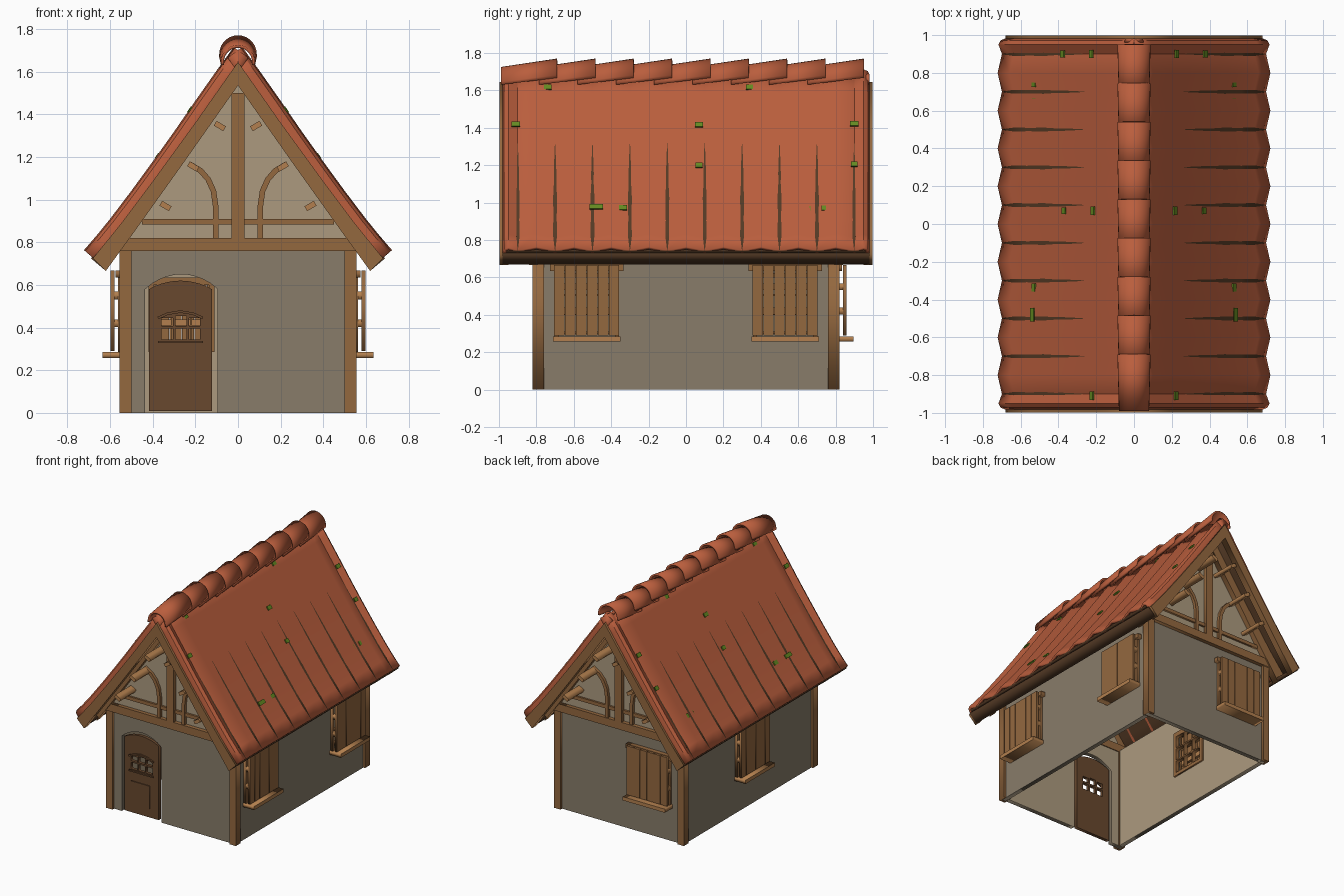
import bpy, bmesh, math
from mathutils import Matrix, Vector

if "Cube" in bpy.data.objects:
    bpy.data.objects.remove(bpy.data.objects["Cube"])


def material(name, r, g, b):
    m = bpy.data.materials.new(name)
    lin = [((c / 255 + 0.055) / 1.055) ** 2.4 for c in (r, g, b)]
    m.diffuse_color = (*lin, 1)
    m.use_nodes = True
    m.node_tree.nodes["Principled BSDF"].inputs["Base Color"].default_value = m.diffuse_color
    return m


PLASTER = material("grey plaster", 136, 124, 106)
CREAM = material("cream plaster", 172, 154, 127)
WOOD = material("timber", 148, 104, 63)
LIGHT = material("light timber", 178, 127, 78)
DARK = material("dark timber", 84, 58, 37)
DOOR = material("door wood", 104, 72, 46)
TILE = material("red tile", 186, 94, 61)
MOSS = material("moss", 100, 138, 34)


def add(name, mesh, mat, smooth=False):
    ob = bpy.data.objects.new(name, mesh)
    bpy.context.collection.objects.link(ob)
    mesh.materials.clear()
    mesh.materials.append(mat)
    for p in mesh.polygons:
        p.material_index = 0
    if smooth:
        bpy.context.view_layer.objects.active = ob
        ob.select_set(True)
        bpy.ops.object.shade_smooth_by_angle(angle=math.radians(35))
        ob.select_set(False)
    return ob


def side(angle, dist):
    """Frame of one house side: u runs along it, depth points outward."""
    return Matrix.Rotation(math.radians(angle), 4, 'Z') @ Matrix.Translation((0, -dist, 0))


def plate(name, loops, d0, d1, mat, M):
    """Extruded outline; further loops are holes."""
    cu = bpy.data.curves.new(name, 'CURVE')
    cu.dimensions, cu.fill_mode, cu.extrude = '2D', 'BOTH', (d1 - d0) / 2
    for loop in loops:
        sp = cu.splines.new('POLY')
        sp.points.add(len(loop) - 1)
        for p, (u, z) in zip(sp.points, loop):
            p.co = (u, z, 0, 1)
        sp.use_cyclic_u = True
    tmp = bpy.data.objects.new(name, cu)
    bpy.context.collection.objects.link(tmp)
    ev = tmp.evaluated_get(bpy.context.evaluated_depsgraph_get())
    me = bpy.data.meshes.new_from_object(ev)
    bpy.data.objects.remove(tmp)
    bm = bmesh.new()
    bm.from_mesh(me)
    bmesh.ops.remove_doubles(bm, verts=bm.verts, dist=1e-5)
    bmesh.ops.recalc_face_normals(bm, faces=bm.faces)
    bm.to_mesh(me)
    bm.free()
    me.transform(M @ Matrix.Translation((0, -(d0 + d1) / 2, 0)) @ Matrix.Rotation(math.pi / 2, 4, 'X'))
    return add(name, me, mat)


def rect(u0, u1, z0, z1):
    return [(u0, z0), (u1, z0), (u1, z1), (u0, z1)]


def arch(u0, u1, z0, z1, rise, n=10):
    top = [(u1 + (u0 - u1) * i / n, z1 + rise * math.sin(math.pi * i / n) ** 0.8) for i in range(n + 1)]
    return [(u0, z0), (u1, z0)] + top


def strip(pts, w):
    """Band of constant width along a path."""
    a, b = [], []
    for i, p in enumerate(pts):
        t = Vector(pts[min(i + 1, len(pts) - 1)]) - Vector(pts[max(i - 1, 0)])
        n = Vector((-t.y, t.x)).normalized() * w / 2
        a.append(tuple(Vector(p) + n))
        b.append(tuple(Vector(p) - n))
    return a + b[::-1]


def mirror(loop):
    return [(-u, z) for u, z in loop]


FRONT, BACK, RIGHT, LEFT = side(0, .80), side(180, .80), side(90, .54), side(-90, .54)


# Walls with openings, grey outside and cream inside
def wall(name, M, half, holes):
    outline = rect(-half, half, 0, .77)
    plate(name, [outline] + holes, -.025, 0, PLASTER, M)
    plate(name + "_lining", [outline] + holes, -.033, -.025, CREAM, M)


def opening(c):
    return rect(c - .14, c + .14, .30, .62)


# Door opening cuts the front wall down to the ground
door_hole = arch(-.435, -.095, 0, .58, .07)
front_outline = [(-.54, 0), (-.435, 0)] + door_hole[2:][::-1] + [(-.095, 0), (.54, 0), (.54, .77), (-.54, .77)]
plate("front_wall", [front_outline], -.025, 0, PLASTER, FRONT)
plate("front_wall_lining", [front_outline], -.033, -.025, CREAM, FRONT)
wall("back_wall", BACK, .54, [opening(.265)])
wall("right_wall", RIGHT, .80, [opening(-.53), opening(.53)])
wall("left_wall", LEFT, .80, [opening(0)])

# Door with glazed arch, mullions and a lower panel
panes = []
for i in range(3):
    u = -.358 + i * .064
    panes.append(rect(u, u + .053, .345, .395))
    panes.append(rect(u, u + .053, .408, .455 if i == 1 else .446))
plate("door", [arch(-.417, -.122, .01, .58, .04)] + panes, -.03, -.005, DOOR, FRONT)
plate("door_panel", [rect(-.36, -.195, .08, .255)], -.005, .002, DOOR, FRONT)
plate("door_rail", [rect(-.375, -.165, .328, .338)], -.005, .006, DOOR, FRONT)
plate("door_arch_trim", [strip([(-.375, .445), (-.33, .465), (-.27, .475), (-.21, .465), (-.165, .445)], .012)],
      -.005, .006, DOOR, FRONT)


# Windows with closed shutters
def window(M, c):
    lattice = [rect(c - .13 + i * .09, c - .13 + i * .09 + .08, .31 + j * .1, .40 + j * .1)
               for i in range(3) for j in range(3)]
    plate("window_lattice", [rect(c - .155, c + .155, .285, .635)] + lattice, -.045, -.015, WOOD, M)
    plate("window_sill", [rect(c - .18, c + .18, .257, .285)], 0, .095, LIGHT, M)
    plate("window_lintel", [rect(c - .197, c + .197, .635, .668)], 0, .035, WOOD, M)
    for i in range(6):
        u = c - .175 + i * .0585
        plate("shutter_plank", [rect(u, u + .0555, .29, .667)], .04, .058, WOOD, M)
    for z in (.42, .55):
        plate("shutter_batten", [rect(c - .172, c + .172, z - .018, z + .018)], .022, .041, LIGHT, M)
    for s in (-1, 1):
        a, b = sorted((c + s * .15, c + s * .172))
        plate("window_jamb", [rect(a, b, .285, .64)], 0, .022, WOOD, M)


window(BACK, .265)
window(LEFT, 0)
window(RIGHT, -.53)
window(RIGHT, .53)

# Corner posts
for M in (FRONT, BACK):
    for s in (-1, 1):
        a, b = sorted((s * .50, s * .555))
        plate("corner_post", [rect(a, b, 0, .77)], -.04, .02, WOOD, M)

# Gables: plaster, timber frame, rafters, bargeboards, purlins
outer = [(0, 1.645), (.2, 1.36), (.4, 1.085), (.55, .885), (.68, .725)]
inner = [(0, 1.535), (.25, 1.18), (.5, .83), (.62, .665)]
rafter = mirror(outer)[::-1] + outer[1:] + inner[::-1] + mirror(inner)[1:]
brace = strip([(-.105, .82), (-.105, .97), (-.115, 1.04), (-.14, 1.095), (-.175, 1.135), (-.225, 1.165)], .026)
for M in (FRONT, BACK):
    plate("gable_plaster", [[(-.54, .77), (.54, .77), (0, 1.58)]], -.03, 0, CREAM, M)
    plate("tie_beam", [rect(-.555, .555, .76, .82)], -.04, .03, WOOD, M)
    plate("collar_beam", [rect(-.45, .45, .883, .91)], 0, .015, WOOD, M)
    plate("king_post", [rect(-.03, .03, .82, 1.50)], 0, .03, WOOD, M)
    plate("gable_rafter", [rafter], -.01, .04, WOOD, M)
    plate("bargeboard", [rafter], .15, .198, WOOD, M)
    for flip in (lambda l: l, mirror):
        plate("curved_brace", [flip(brace)], 0, .022, WOOD, M)
        for u, z in ((-.085, 1.345), (-.21, 1.155), (-.34, .97)):
            plate("purlin", [flip(strip([(u - .022, z + .013), (u + .022, z - .013)], .026))], 0, .19, LIGHT, M)

# Dark roof boarding under the tiles, full length
deck = strip([(u + .012, z + .012) for u, z in outer], .02)
for flip in (lambda l: l, mirror):
    plate("roof_boarding", [flip(deck)], -1.76, .16, DARK, FRONT)
    plate("eaves_board", [flip([(.605, .69), (.625, .67), (.69, .725), (.67, .745)])], -1.78, .18, DARK, FRONT)

# Tiled slopes: ribbed sheet that sags to the eaves and rolls down at the verges
profile = [(.02, 1.715), (.1, 1.605), (.2, 1.463), (.3, 1.318), (.4, 1.178), (.5, 1.041),
           (.6, .909), (.66, .835), (.722, .763)]
rows = [(-.982, -.085), (-.981, -.05), (-.972, -.02), (-.95, -.006)]
rows += [(i * .1, 0 if i % 2 == 0 else -.03) for i in range(-9, 10)]
rows += [(-y, o) for y, o in rows[3::-1]]


def slope_normal(i):
    a, b = profile[max(i - 1, 0)], profile[min(i + 1, len(profile) - 1)]
    return Vector((a[1] - b[1], b[0] - a[0])).normalized()


for s, label in ((1, "right"), (-1, "left")):
    bm = bmesh.new()
    grid = []
    for y, off in rows:
        line = []
        for i, p in enumerate(profile):
            q = Vector(p) + slope_normal(i) * off
            line.append(bm.verts.new((s * q.x, y, q.y)))
        grid.append(line)
    for a, b in zip(grid, grid[1:]):
        for i in range(len(profile) - 1):
            f = (a[i], b[i], b[i + 1], a[i + 1])
            bm.faces.new(f[::-1] if s > 0 else f)
    bmesh.ops.recalc_face_normals(bm, faces=bm.faces)
    if sum(f.normal.z for f in bm.faces) < 0:
        bmesh.ops.reverse_faces(bm, faces=bm.faces)
    me = bpy.data.meshes.new(label)
    bm.to_mesh(me)
    bm.free()
    roof = add(label + "_roof_tiles", me, TILE, True)
    mod = roof.modifiers.new("thickness", 'SOLIDIFY')
    mod.thickness, mod.offset = .02, -1

# Moss patches lying on the ribs
patches = [(5.45, y, .035) for y in (-.48, -.35, .63, .76)]
patches += [(2.28, y, .022) for y in (-.91, -.2, .07, .2, .9)] + [(3.8, y, .018) for y in (-.21, .07, .9)]
patches += [(.8, y, .03) for y in (-.75, .35)]
for t, y, w in patches:
    i = int(t)
    c = Vector(profile[i]).lerp(Vector(profile[i + 1]), t - i)
    n = slope_normal(i)
    c = c - n * .002 - n * .03 * abs((y / .1 + 1) % 2 - 1) * -1 - n * .03
    for s in (1, -1):
        M = Matrix.Translation((s * c.x, y, c.y)) @ Matrix.Rotation(s * math.atan2(n.x, n.y), 4, 'Y')
        bm = bmesh.new()
        bmesh.ops.create_cube(bm, size=1, matrix=M @ Matrix.Diagonal((.03, 2 * w, .009, 1)))
        me = bpy.data.meshes.new("moss")
        bm.to_mesh(me)
        bm.free()
        add("moss_patch", me, MOSS)

# Overlapping ridge tiles, each tilted up toward the back
for k in range(9):
    y1 = -.69 + k * .205
    bm = bmesh.new()
    rings = []
    for y, z, r in ((y1 - .30, 1.645, .08), (y1, 1.682, .088)):
        arc = [(r, z - .015)] + [(r * math.cos(math.pi * j / 14), z + r * math.sin(math.pi * j / 14))
                                 for j in range(15)] + [(-r, z - .015)]
        rings.append([bm.verts.new((x, y, h)) for x, h in arc])
    for j in range(len(rings[0]) - 1):
        bm.faces.new((rings[0][j], rings[1][j], rings[1][j + 1], rings[0][j + 1]))
    bmesh.ops.recalc_face_normals(bm, faces=bm.faces)
    if sum(f.normal.z for f in bm.faces) < 0:
        bmesh.ops.reverse_faces(bm, faces=bm.faces)
    me = bpy.data.meshes.new("ridge")
    bm.to_mesh(me)
    bm.free()
    tile = add("ridge_tile", me, TILE, True)
    mod = tile.modifiers.new("thickness", 'SOLIDIFY')
    mod.thickness, mod.offset = .014, -1
